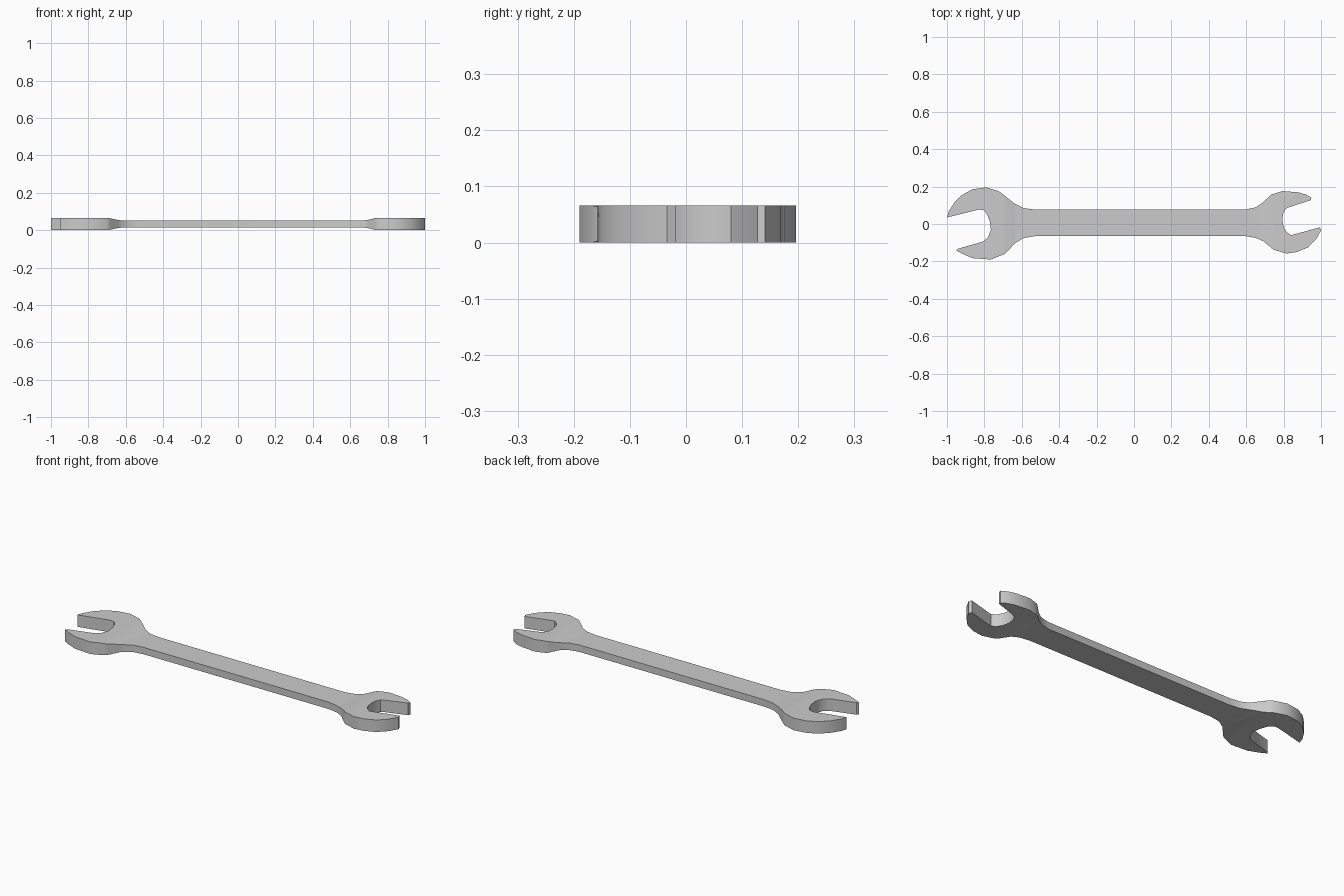
import bpy, bmesh

if "Cube" in bpy.data.objects:
    bpy.data.objects.remove(bpy.data.objects["Cube"])

# Outline of the spanner seen from above, clockwise from the big upper jaw tip
outline = [
    # big head, upper side
    (-1.0, .035), (-.99, .068), (-.96, .115), (-.92, .155), (-.865, .185), (-.79, .196),
    (-.72, .174), (-.675, .138), (-.635, .107), (-.59, .085), (-.53, .077),
    # small head
    (.595, .077), (.65, .089), (.685, .112), (.735, .158), (.795, .176), (.88, .169),
    (.92, .157), (.948, .141), (.945, .127), (.835, .092), (.81, .08), (.797, .055),
    (.793, .02), (.80, -.015), (.815, -.042), (.84, -.06), (.993, -.018), (1.0, -.034),
    (.975, -.08), (.93, -.126), (.87, -.15), (.815, -.158), (.745, -.137), (.69, -.091),
    (.65, -.074), (.595, -.065),
    # big head, lower side and mouth
    (-.53, -.065), (-.59, -.075), (-.635, -.102), (-.69, -.16), (-.765, -.19),
    (-.86, -.183), (-.91, -.163), (-.95, -.142), (-.943, -.133), (-.805, -.093),
    (-.78, -.07), (-.765, -.03), (-.77, .01), (-.785, .052), (-.805, .075), (-.83, .077),
]
# Half thickness along the length: thick heads, thin handle
profile = [(-.71, .033), (-.685, .031), (-.64, .021), (-.615, .019),
           (.665, .019), (.69, .021), (.73, .031), (.755, .033)]


def half_thickness(x):
    if x <= profile[0][0] or x >= profile[-1][0]:
        return profile[0][1]
    for (x0, h0), (x1, h1) in zip(profile, profile[1:]):
        if x <= x1:
            return h0 + (h1 - h0) * (x - x0) / (x1 - x0)


bm = bmesh.new()
face = bm.faces.new([bm.verts.new((x, y, 0)) for x, y in outline])
# Cut across the body where the thickness changes
for x, _ in profile:
    bmesh.ops.bisect_plane(bm, geom=bm.verts[:] + bm.edges[:] + bm.faces[:],
                           plane_co=(x, 0, 0), plane_no=(1, 0, 0))
# Extrude and shape the two sides
ext = bmesh.ops.extrude_face_region(bm, geom=bm.faces[:], use_keep_orig=True)
top = {g for g in ext["geom"] if isinstance(g, bmesh.types.BMVert)}
for v in bm.verts:
    v.co.z = .033 + half_thickness(v.co.x) * (1 if v in top else -1)
bmesh.ops.recalc_face_normals(bm, faces=bm.faces[:])

mesh = bpy.data.meshes.new("spanner")
bm.to_mesh(mesh)
bm.free()
spanner = bpy.data.objects.new("spanner", mesh)
bpy.context.collection.objects.link(spanner)
bpy.context.view_layer.objects.active = spanner
spanner.select_set(True)
bpy.ops.object.shade_smooth_by_angle(angle=.6)
